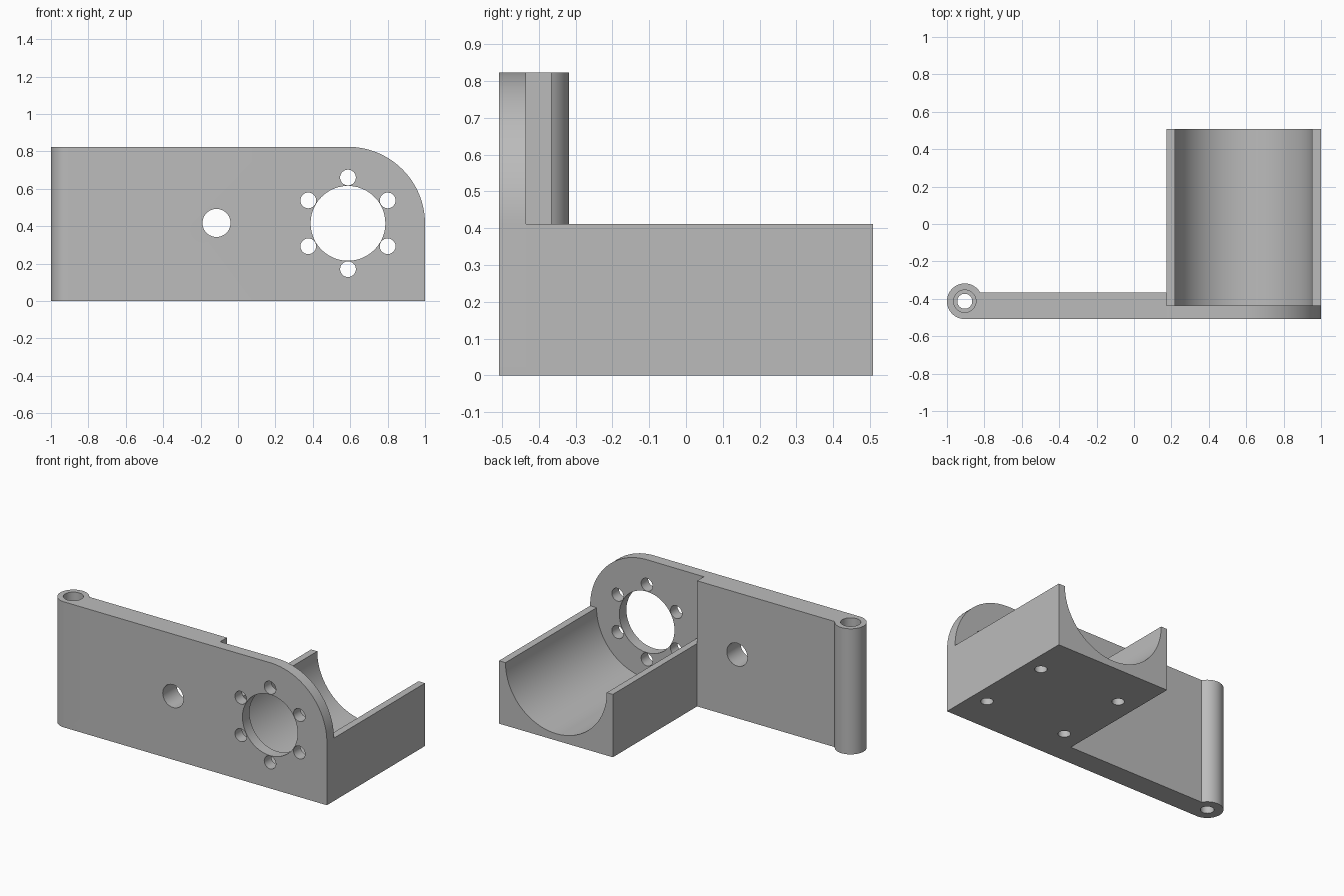
import bpy, bmesh
from math import sin, cos, pi, radians
from mathutils import Matrix

if "Cube" in bpy.data.objects:
    bpy.data.objects.remove(bpy.data.objects["Cube"])

grey = bpy.data.materials.new("light_grey")
grey.use_nodes = True
grey.diffuse_color = (0.5, 0.5, 0.5, 1)
grey.node_tree.nodes["Principled BSDF"].inputs["Base Color"].default_value = (0.5, 0.5, 0.5, 1)

FRONT, STEP, ARM_BACK, BACK = -0.508, -0.435, -0.365, 0.508
INNER, HEIGHT, MID = 0.175, 0.823, 0.412
MOTOR_X = 0.588


def arc(cx, cy, r, start, end, steps=32):
    """Points of an arc, angles in degrees."""
    angles = [radians(start + (end - start) * i / steps) for i in range(steps + 1)]
    return [(cx + r * cos(a), cy + r * sin(a)) for a in angles]


def extrude(name, outline, low, high, axis):
    """Extrude a flat outline along z (outline in xy) or y (outline in xz)."""
    bm = bmesh.new()
    place = (lambda p: (p[0], p[1], low)) if axis == "z" else (lambda p: (p[0], low, p[1]))
    face = bm.faces.new([bm.verts.new(place(p)) for p in outline])
    grown = bmesh.ops.extrude_face_region(bm, geom=[face])
    shift = (0, 0, high - low) if axis == "z" else (0, high - low, 0)
    bmesh.ops.translate(bm, vec=shift,
                        verts=[v for v in grown["geom"] if isinstance(v, bmesh.types.BMVert)])
    bmesh.ops.recalc_face_normals(bm, faces=bm.faces)
    mesh = bpy.data.meshes.new(name)
    bm.to_mesh(mesh)
    bm.free()
    mesh.materials.append(grey)
    obj = bpy.data.objects.new(name, mesh)
    bpy.context.collection.objects.link(obj)
    return obj


def activate(obj):
    bpy.ops.object.select_all(action="DESELECT")
    obj.select_set(True)
    bpy.context.view_layer.objects.active = obj


def drill(obj, cx, cy, r, low, high, axis):
    """Cut a round hole along the given axis."""
    cutter = extrude("hole_cutter", arc(cx, cy, r, 0, 360, 48)[:-1], low, high, axis)
    cutter.hide_render = True
    mod = obj.modifiers.new("hole", "BOOLEAN")
    mod.operation, mod.solver, mod.object = "DIFFERENCE", "EXACT", cutter
    activate(obj)
    bpy.ops.object.modifier_apply(modifier=mod.name)
    bpy.data.objects.remove(cutter)


# Thick arm with the hinge barrel rolled into its end
bx, by, br = -0.905, -0.413, 0.095
arm = extrude("hinge_arm",
              [(INNER, FRONT), (INNER, ARM_BACK)] + arc(bx, by, br, 30.3, 270, 48),
              0, HEIGHT, "z")
drill(arm, bx, by, 0.04, -0.1, 1, "z")
drill(arm, bx, by, 0.06, HEIGHT - 0.2, 1, "z")
drill(arm, -0.115, 0.417, 0.075, -0.6, -0.3, "y")

# Thin face plate with rounded corner, central opening and bolt circle
plate = extrude("motor_face_plate",
                [(INNER, 0), (1, 0)] + arc(MOTOR_X, MID, MID, 0, 90) + [(INNER, HEIGHT)],
                FRONT, STEP, "y")
drill(plate, MOTOR_X, MID + 0.003, 0.2, -0.6, -0.4, "y")
for i in range(6):
    a = radians(90 + 60 * i)
    drill(plate, MOTOR_X + 0.245 * cos(a), MID + 0.003 + 0.245 * sin(a), 0.042, -0.6, -0.4, "y")

# Cradle block with half-round trough and blind mounting holes underneath
cradle = extrude("motor_cradle",
                 [(INNER, MID), (INNER, 0), (1, 0), (1, MID)]
                 + arc(MOTOR_X - 0.002, MID, 0.367, 0, -180, 64),
                 STEP, BACK, "y")
for x in (0.305, 0.895):
    for y in (-0.27, 0.22):
        drill(cradle, x, y, 0.037, -0.1, 0.11, "z")

for obj in (arm, plate, cradle):
    activate(obj)
    bpy.ops.object.shade_smooth_by_angle(angle=radians(30))
